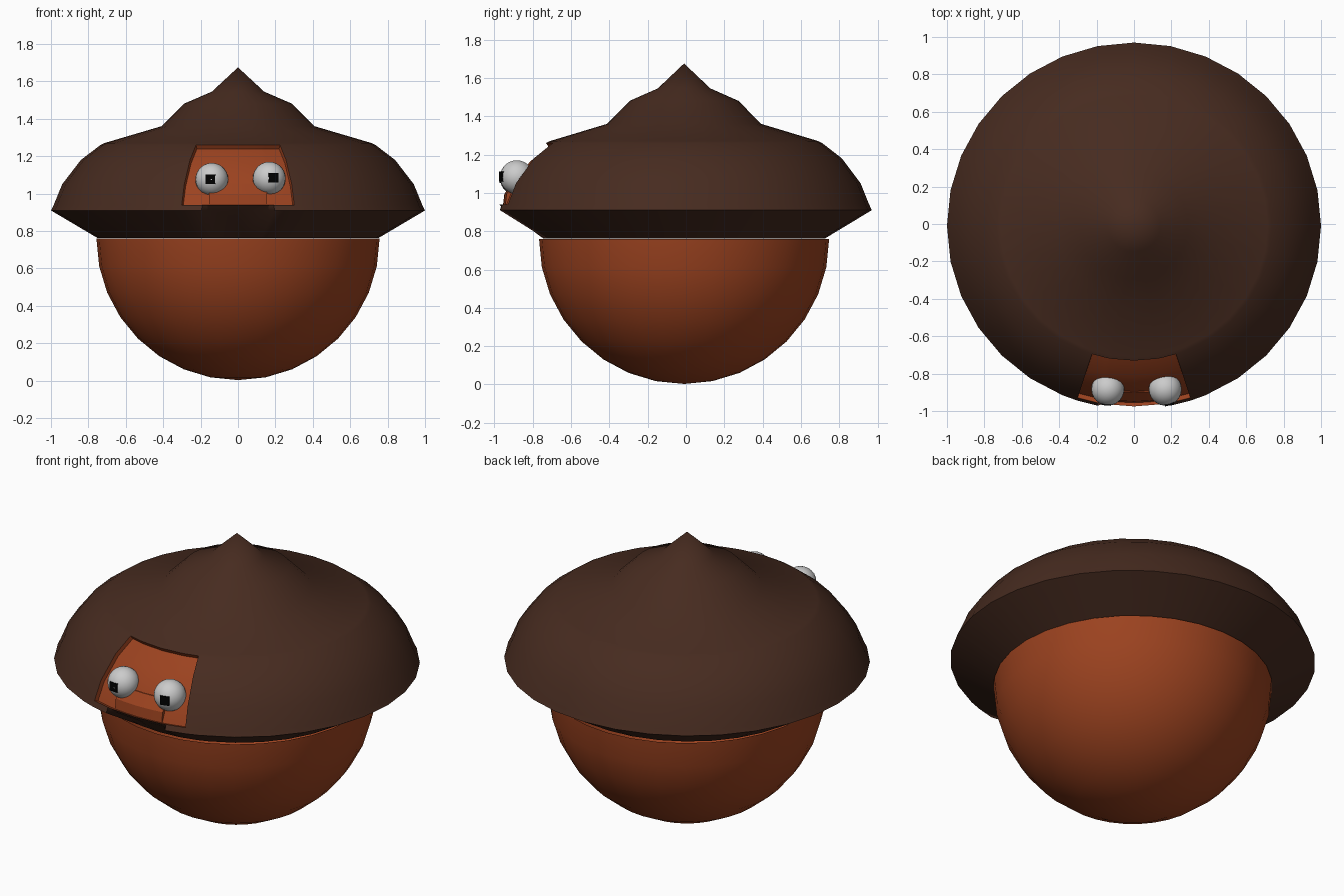
import bpy, bmesh, math

if "Cube" in bpy.data.objects:
    bpy.data.objects.remove(bpy.data.objects["Cube"])

OFF_Y = -0.01


def material(name, rgb):
    m = bpy.data.materials.new(name)
    m.diffuse_color = (*rgb, 1)
    m.use_nodes = True
    m.node_tree.nodes["Principled BSDF"].inputs["Base Color"].default_value = m.diffuse_color
    return m


ORANGE = material("nut_orange", (0.33, 0.055, 0.014))
BROWN = material("cap_brown", (0.062, 0.024, 0.014))
WHITE = material("eye_white", (0.75, 0.75, 0.75))
BLACK = material("pupil_black", (0.0, 0.0, 0.0))


def finish(bm, name, mats, angle=None):
    me = bpy.data.meshes.new(name)
    bm.to_mesh(me)
    bm.free()
    ob = bpy.data.objects.new(name, me)
    bpy.context.collection.objects.link(ob)
    for m in mats:
        me.materials.append(m)
    if angle:
        bpy.ops.object.select_all(action='DESELECT')
        ob.select_set(True)
        bpy.context.view_layer.objects.active = ob
        bpy.ops.object.shade_smooth_by_angle(angle=math.radians(angle))
    return ob


def lathe(profile, angles, y_scale=1.0):
    """Revolve (radius, z) points; angle 0 is the front. Returns bmesh and face grid."""
    bm = bmesh.new()
    rings = []
    for r, z in profile:
        if r == 0:
            rings.append([bm.verts.new((0, OFF_Y, z))] * len(angles))
        else:
            rings.append([bm.verts.new((r * math.sin(math.radians(a)),
                                        OFF_Y - r * y_scale * math.cos(math.radians(a)), z))
                          for a in angles])
    grid = {}
    n = len(angles)
    for i in range(len(rings) - 1):
        for j in range(n):
            k = (j + 1) % n
            quad = [rings[i][j], rings[i][k], rings[i + 1][k], rings[i + 1][j]]
            grid[i, j] = bm.faces.new(list(dict.fromkeys(quad)))
    return bm, rings, grid


steps = [-180 + 11.25 * i for i in range(32)]

# Round nut body: lower half of a sphere
body = [(0.757 * math.sin(math.radians(t)), 0.76 - 0.757 * math.cos(math.radians(t)))
        for t in [11.25 * i for i in range(9)]]
bm, _, _ = lathe([(0, body[0][1])] + body[1:], steps)
finish(bm, "nut_body", [ORANGE], 40)

# Flared cap with a sunken face panel and a dent in the rim under the mouth
cap = [(0.75, 0.762), (1.0, 0.91), (0.985, 0.94), (0.94, 1.05), (0.84, 1.18),
       (0.735, 1.26), (0.715, 1.27), (0.41, 1.36), (0.29, 1.48), (0.14, 1.545), (0, 1.675)]
angles = sorted(steps + [-17.8, 17.8, -9.5, 9.5])
bm, rings, grid = lathe(cap, angles, 0.98)
for j, a in enumerate(angles):
    if abs(a) < 10:
        rings[1][j].co.y += 0.045
bm.normal_update()
panel = [f for (i, j), f in grid.items()
         if 2 <= i <= 4 and -18 < angles[j] < 17]
for f in panel:
    f.material_index = 1
res = bmesh.ops.inset_region(bm, faces=panel, thickness=0.002, depth=-0.025,
                             use_even_offset=True)
for f in res["faces"]:
    f.material_index = 1
finish(bm, "cap", [BROWN, ORANGE], 40)

# Wide mouth: bevelled-top bar bowed across the face panel
bm = bmesh.new()
section = [(-0.84, 0.935), (-0.955, 0.935), (-0.948, 0.995), (-0.90, 1.055), (-0.84, 1.055)]
cols = []
for k in range(-2, 3):
    x = 0.0775 * k
    cols.append([bm.verts.new((x, y + 0.5 * x * x, z)) for y, z in section])
for a, b in zip(cols, cols[1:]):
    for i in range(5):
        bm.faces.new((a[i], a[(i + 1) % 5], b[(i + 1) % 5], b[i]))
bm.faces.new(cols[0])
bm.faces.new(cols[-1])
bmesh.ops.recalc_face_normals(bm, faces=bm.faces)
finish(bm, "mouth", [ORANGE], 25)

# Eyes, each with a small square pupil looking its own way
for side, ex, ez, px, pz in (("left", -0.14, 1.076, -0.147, 1.077),
                             ("right", 0.167, 1.082, 0.188, 1.085)):
    bm = bmesh.new()
    bmesh.ops.create_uvsphere(bm, u_segments=24, v_segments=14, radius=0.088)
    ob = finish(bm, side + "_eye", [WHITE], 40)
    ob.location = (ex, -0.883, ez)
    bm = bmesh.new()
    bmesh.ops.create_cube(bm, size=0.052)
    bmesh.ops.scale(bm, vec=(1, 0.5, 1), verts=bm.verts)
    ob = finish(bm, side + "_pupil", [BLACK])
    ob.location = (px, -0.957, pz)
    ob.rotation_euler.z = (px - ex) / 0.088
